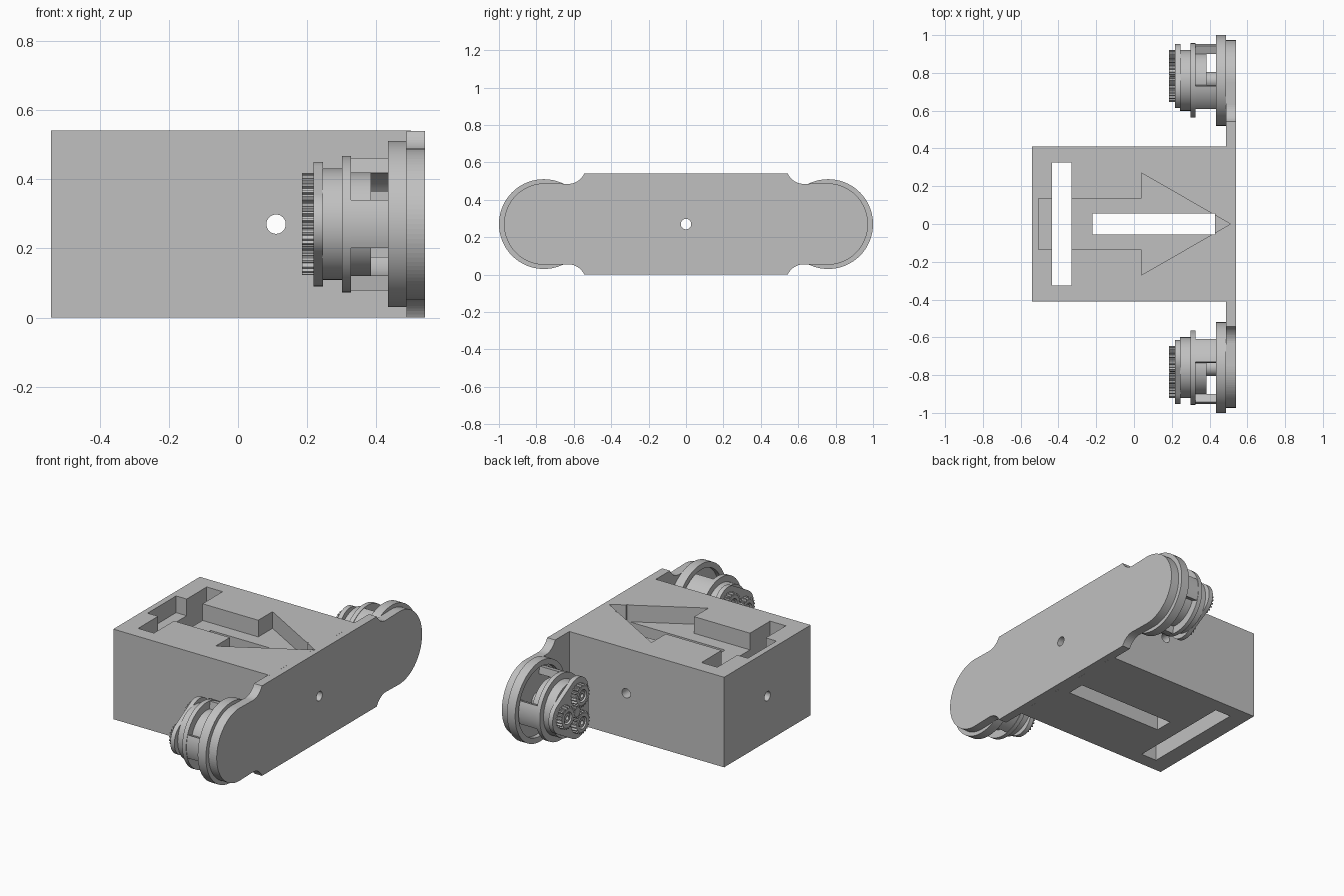
import bpy, bmesh, math
from math import pi, cos, sin, radians

cube = bpy.data.objects.get("Cube")
if cube:
    bpy.data.objects.remove(cube, do_unlink=True)

grey = bpy.data.materials.new("plain grey")
grey.use_nodes = True
colour = (0.53, 0.53, 0.53, 1)
grey.diffuse_color = colour
grey.node_tree.nodes["Principled BSDF"].inputs["Base Color"].default_value = colour

MID = 0.27      # height of the wheel axis
HUB = 0.76      # distance of each wheel from the middle


def arc(r, a0, a1, n, cx=0, cy=0):
    """Points on an arc, angles in degrees, both ends included."""
    steps = [radians(a0 + (a1 - a0) * i / n) for i in range(n + 1)]
    return [(cx + r * cos(a), cy + r * sin(a)) for a in steps]


def circle(r, n=64, cx=0, cy=0):
    return arc(r, 0, 360, n, cx, cy)[:-1]


def rect(u0, u1, v0, v1):
    return [(u0, v0), (u1, v0), (u1, v1), (u0, v1)]


def prism(name, outer, h0, h1, inner=None, axis="X", smooth=False):
    """Extrude an outline along an axis; an inner loop of equal count makes a tube."""
    place = {"X": lambda u, v, h: (h, u, v),
             "Y": lambda u, v, h: (u, h, v),
             "Z": lambda u, v, h: (u, v, h)}[axis]
    bm = bmesh.new()

    def loop(pts, h):
        return [bm.verts.new(place(u, v, h)) for u, v in pts]

    def bridge(a, b):
        for i in range(len(a)):
            j = (i + 1) % len(a)
            bm.faces.new((a[i], a[j], b[j], b[i]))

    lo, hi = loop(outer, h0), loop(outer, h1)
    bridge(lo, hi)
    if inner:
        lo_in, hi_in = loop(inner, h0), loop(inner, h1)
        bridge(lo_in, hi_in)
        bridge(lo, lo_in)
        bridge(hi, hi_in)
    else:
        bm.faces.new(lo)
        bm.faces.new(hi)
    bmesh.ops.recalc_face_normals(bm, faces=bm.faces)
    mesh = bpy.data.meshes.new(name)
    bm.to_mesh(mesh)
    bm.free()
    mesh.materials.append(grey)
    ob = bpy.data.objects.new(name, mesh)
    bpy.context.collection.objects.link(ob)
    if smooth:
        bpy.ops.object.select_all(action="DESELECT")
        ob.select_set(True)
        bpy.context.view_layer.objects.active = ob
        bpy.ops.object.shade_smooth_by_angle(angle=radians(30))
    return ob


def combine(target, tool, operation):
    mod = target.modifiers.new(tool.name, "BOOLEAN")
    mod.operation = operation
    mod.solver = "EXACT"
    mod.object = tool
    bpy.context.view_layer.objects.active = target
    bpy.ops.object.modifier_apply(modifier=mod.name)
    bpy.data.objects.remove(tool, do_unlink=True)


# Body block joined to the side plate with rounded ends
quarter = arc(0.095, 205, 270, 10, 0.63, 0.31) + arc(0.218, 90, 0, 24, 0.755, 0)
half = quarter + [(y, -z) for y, z in reversed(quarter[:-1])]
outline = half + [(-y, z) for y, z in reversed(half)]
plate = prism("side_plate", [(y, MID + max(-MID, min(MID, z))) for y, z in outline],
              0.487, 0.54)
body = prism("body", rect(-0.54, 0.5, -0.41, 0.41), 0, 0.54, axis="Z")
combine(body, plate, "UNION")

# Arrow recess, through slots and cross holes
upper = [(0.51, 0), (0.04, 0.27), (0.04, 0.135), (-0.505, 0.135)]
arrow = upper + [(x, -y) for x, y in reversed(upper[1:])]
for tool in (
    prism("arrow_cut", arrow, 0.44, 0.6, axis="Z"),
    prism("cross_slot_cut", rect(-0.435, -0.33, -0.325, 0.325), -0.1, 0.7, axis="Z"),
    prism("long_slot_cut", rect(-0.22, 0.43, -0.055, 0.055), -0.1, 0.7, axis="Z"),
    prism("long_hole_cut", circle(0.028, 32, 0, MID), -0.7, 0.7),
    prism("side_hole_cut", circle(0.028, 32, 0.11, MID), -0.7, 0.7, axis="Y"),
):
    combine(body, tool, "DIFFERENCE")


def gear_outline(r, teeth, depth):
    pts = []
    for i in range(teeth):
        for k, rad in ((0, r - depth), (0.3, r - depth), (0.5, r), (0.8, r)):
            a = 2 * pi * (i + k) / teeth
            pts.append((rad * cos(a), rad * sin(a)))
    return pts


# Planetary gear wheels, one mirrored at each end of the plate
PLANET = 0.093
for side, label in ((1, "back"), (-1, "front")):
    def at_hub(pts, du=0, dv=0):
        return [(side * (HUB + u + du), MID + v + dv) for u, v in pts]

    def part(name, pts, x0, x1, inner=None, smooth=True, du=0, dv=0):
        return prism(label + "_" + name, at_hub(pts, du, dv), x0, x1,
                     at_hub(inner, du, dv) if inner else None, "X", smooth)

    part("wheel_rim", circle(0.24, 96), 0.433, 0.487, circle(0.207, 96))
    part("wheel_floor", circle(0.21), 0.46, 0.488)
    part("shaft", circle(0.045, 32), 0.38, 0.465)
    part("inner_disc", circle(0.15), 0.32, 0.385)
    part("flange", circle(0.197), 0.3, 0.326)
    part("drum", circle(0.161), 0.243, 0.302)
    part("sun_gear", gear_outline(0.033, 12, 0.008), 0.188, 0.222, smooth=False)

    # Rounded triangular carrier
    carrier = []
    for angle in (0, 120, 240):
        a = radians(angle)
        carrier += arc(0.1, angle - 60, angle + 60, 14, PLANET * cos(a), PLANET * sin(a))
    part("carrier", carrier, 0.218, 0.245)

    for i, angle in enumerate((0, 120, 240), 1):
        a = radians(angle)
        spot = dict(du=PLANET * cos(a), dv=PLANET * sin(a))
        post = arc(0.194, angle - 21, angle + 21, 10) + arc(0.15, angle + 21, angle - 21, 10)
        part(f"post_{i}", post, 0.322, 0.465)
        teeth = gear_outline(0.067, 20, 0.012)
        part(f"planet_gear_{i}", teeth, 0.185, 0.22, circle(0.036, len(teeth)),
             smooth=False, **spot)
        part(f"planet_pin_{i}", circle(0.027, 24), 0.19, 0.22, circle(0.013, 24), **spot)
